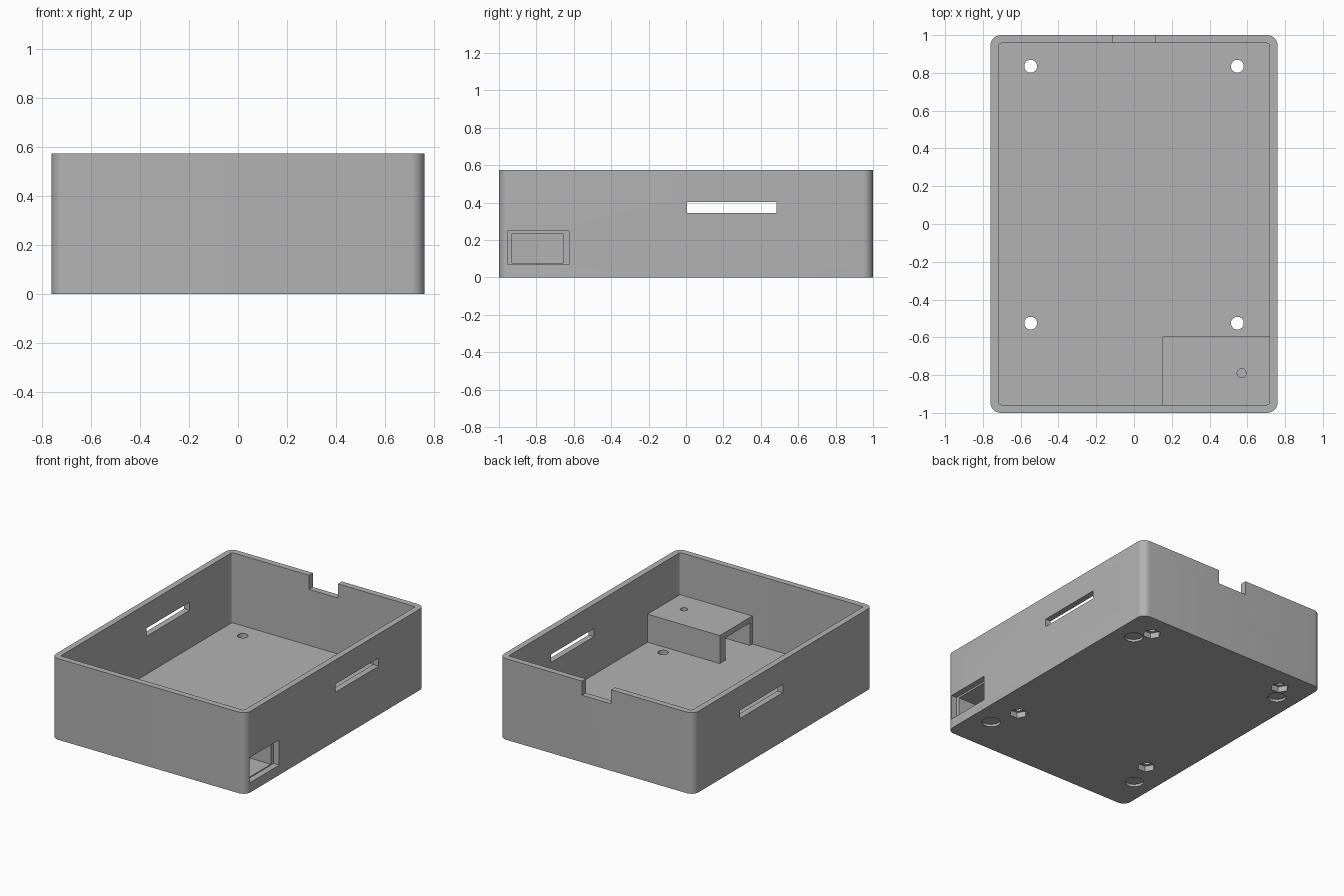
import bpy
import bmesh
import math
from mathutils import Matrix, Vector

default = bpy.data.objects.get("Cube")
if default:
    bpy.data.objects.remove(default, do_unlink=True)

grey = bpy.data.materials.new("plain grey")
grey.use_nodes = True
colour = (0.45, 0.45, 0.45, 1)
grey.diffuse_color = colour
grey.node_tree.nodes["Principled BSDF"].inputs["Base Color"].default_value = colour


def to_object(name, bm):
    mesh = bpy.data.meshes.new(name)
    bm.to_mesh(mesh)
    bm.free()
    mesh.materials.append(grey)
    obj = bpy.data.objects.new(name, mesh)
    bpy.context.collection.objects.link(obj)
    return obj


def box(name, x, y, z, radius=0):
    """Box between pairs of limits, with optional rounded upright edges."""
    bm = bmesh.new()
    bmesh.ops.create_cube(bm, size=1)
    for v in bm.verts:
        v.co = Vector([lim[0] if c < 0 else lim[1] for c, lim in zip(v.co, (x, y, z))])
    if radius:
        upright = [e for e in bm.edges
                   if abs(e.verts[0].co.z - e.verts[1].co.z) > 0.01]
        bmesh.ops.bevel(bm, geom=upright, offset=radius, segments=8,
                        profile=0.5, affect='EDGES')
    return to_object(name, bm)


def prism(name, x, y, z, radius, sides=32):
    bm = bmesh.new()
    bmesh.ops.create_cone(bm, cap_ends=True, segments=sides, radius1=radius,
                          radius2=radius, depth=z[1] - z[0],
                          matrix=Matrix.Translation((x, y, sum(z) / 2))
                          @ Matrix.Rotation(math.pi / 2, 4, 'Z'))
    return to_object(name, bm)


def cut(obj, cutters):
    """Subtract each cutter from the object, then remove the cutters."""
    for cutter in cutters:
        mod = obj.modifiers.new("cut", 'BOOLEAN')
        mod.operation = 'DIFFERENCE'
        mod.solver = 'EXACT'
        mod.object = cutter
    graph = bpy.context.evaluated_depsgraph_get()
    mesh = bpy.data.meshes.new_from_object(obj.evaluated_get(graph))
    obj.modifiers.clear()
    obj.data = mesh
    for cutter in cutters:
        bpy.data.objects.remove(cutter, do_unlink=True)


FLOOR, HEIGHT = 0.077, 0.573
INX, INY = 0.717, 0.957

# Open case with rounded corners
case = box("open_case", (-0.76, 0.76), (-1, 1), (0, HEIGHT), 0.055)
cutters = [
    box("interior", (-INX, INX), (-INY, INY), (FLOOR, 1), 0.015),
    box("side_slots", (-1, 1), (0.005, 0.485), (0.345, 0.402)),
    box("cable_notch", (-0.115, 0.112), (0.9, 1.1), (HEIGHT - 0.1, 1)),
    box("port_opening", (INX, 0.9), (-0.955, -0.625), (0.07, 0.248)),
]
# Screw holes with hexagonal nut pockets, and shallow foot recesses
for side in (-1, 1):
    for y in (-0.525, 0.835):
        cutters.append(prism("screw_hole", side * 0.547, y, (-0.1, 0.2), 0.034))
        cutters.append(prism("nut_pocket", side * 0.547, y, (-0.1, 0.04), 0.06, 6))
    for y in (-0.727, 0.727):
        cutters.append(prism("foot_recess", side * 0.612, y, (-0.1, 0.018), 0.06))
cut(case, cutters)

# Tunnel-shaped housing behind the port opening
housing = box("port_housing", (0.152, INX), (-0.965, -0.595), (0.07, 0.275))
cut(housing, [
    box("tunnel", (0, 1), (-0.93, -0.658), (FLOOR, 0.235)),
    prism("housing_hole", 0.57, -0.79, (0.2, 0.4), 0.024),
])

# Smooth the rounded corners and keep the edges crisp
for obj in (case, housing):
    bpy.ops.object.select_all(action='DESELECT')
    obj.select_set(True)
    bpy.context.view_layer.objects.active = obj
    bpy.ops.object.shade_smooth_by_angle(angle=math.radians(30))
